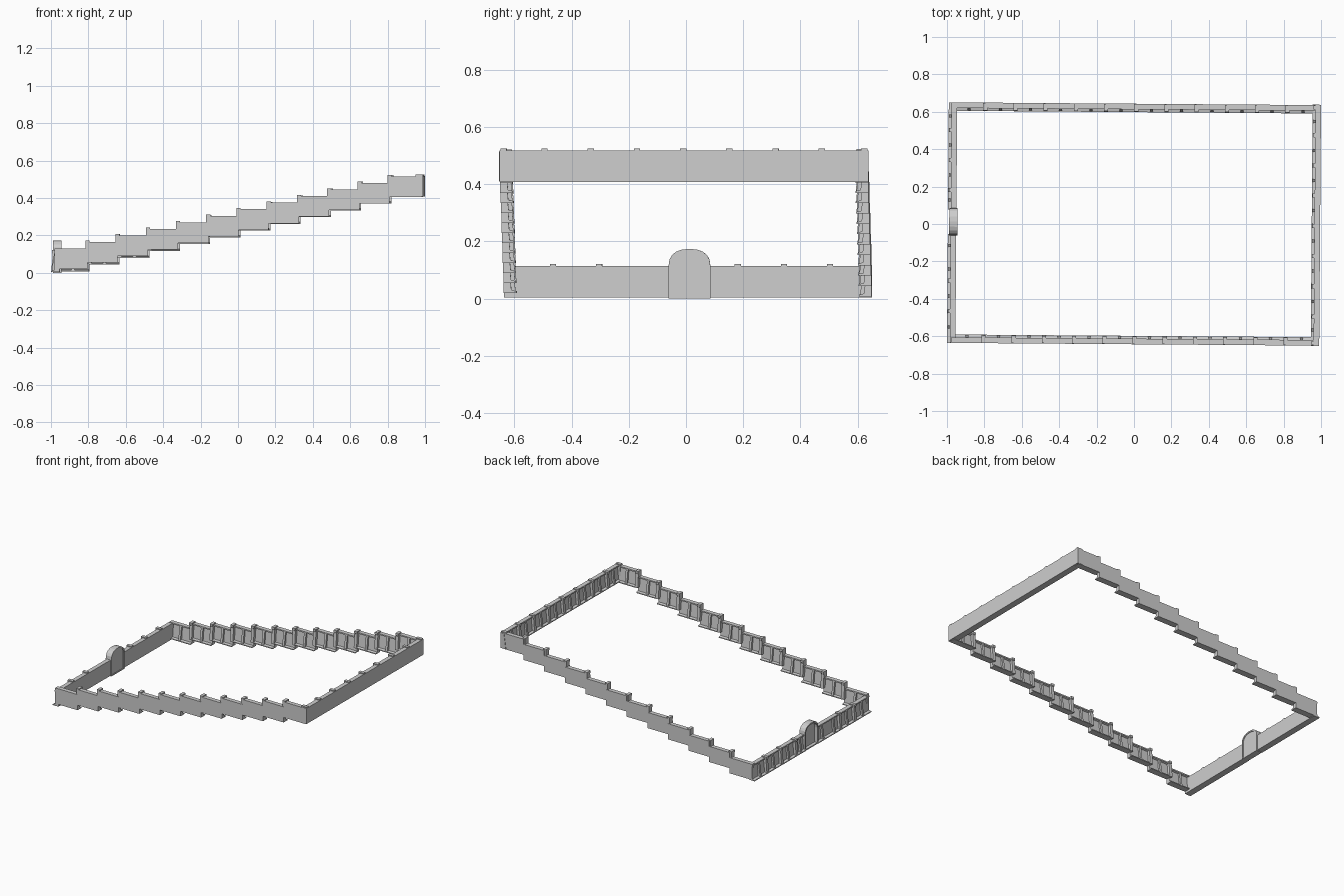
import bpy
import bmesh
import math
from mathutils import Vector

if "Cube" in bpy.data.objects:
    bpy.data.objects.remove(bpy.data.objects["Cube"], do_unlink=True)

stone = bpy.data.materials.new("grey_stone")
stone.use_nodes = True
stone.diffuse_color = (0.62, 0.62, 0.62, 1)
stone.node_tree.nodes["Principled BSDF"].inputs["Base Color"].default_value = stone.diffuse_color

H = 0.11          # wall height
BAY = 0.1615      # distance between posts
TWIST = -0.0075   # slight turn of the whole enclosure


def finish(name, bm):
    bmesh.ops.recalc_face_normals(bm, faces=bm.faces)
    mesh = bpy.data.meshes.new(name)
    bm.to_mesh(mesh)
    bm.free()
    mesh.materials.append(stone)
    obj = bpy.data.objects.new(name, mesh)
    bpy.context.collection.objects.link(obj)
    obj.rotation_euler.z = TWIST


def prism(bm, profile, u0, u1, place):
    """Extrude a (depth, height) profile along a wall from u0 to u1."""
    ends = [[bm.verts.new(place(u, d, z)) for d, z in profile] for u in (u0, u1)]
    for ring in ends:
        bm.faces.new(ring)
    n = len(profile)
    for i in range(n):
        j = (i + 1) % n
        bm.faces.new((ends[0][i], ends[0][j], ends[1][j], ends[1][i]))


# Cross-sections: depth is measured from the plain face
PANEL = [(0, 0), (0.045, 0), (0.045, 0.006), (0.027, 0.01),
         (0.018, H - 0.014), (0.03, H - 0.009), (0.03, H), (0, H)]
RIB = [(0.012, 0.003), (0.042, 0.003), (0.028, H - 0.004), (0.012, H - 0.004)]
POST = [(0.002, 0.002), (0.045, 0.002), (0.037, H - 0.012), (0.041, H - 0.008),
        (0.041, H + 0.007), (0.002, H + 0.007)]


def wall(name, origin, along, inward, start, stop, posts, base, rise):
    """One wall: a panel per bay, a rib in mid bay and a post at each joint."""
    origin, along, inward = Vector(origin), Vector(along), Vector(inward)
    bm = bmesh.new()
    cuts = [start] + posts + [stop]
    for i, (u0, u1) in enumerate(zip(cuts, cuts[1:])):
        z0 = base + rise * i

        def place(u, d, z):
            return origin + along * u + inward * d + Vector((0, 0, z + z0))

        prism(bm, PANEL, u0, u1, place)
        count = max(1, round((u1 - u0) / BAY))
        for k in range(count):
            mid = u0 + (u1 - u0) * (k + 0.5) / count
            prism(bm, RIB, mid - 0.008, mid + 0.008, place)
        if i > 0:
            prism(bm, POST, u0 - 0.011, u0 + 0.011, place)
    finish(name, bm)


X, Y = (1, 0, 0), (0, 1, 0)

# Stepped side walls, ribbed on the inside
stair = [-0.8 + BAY * k for k in range(11)]
wall("front_wall", (0, -0.643, 0), X, (0, 1, 0), -0.975, 0.985, stair, 0.02, 0.035)
wall("back_wall", (0, 0.643, 0), X, (0, -1, 0), -0.975, 0.985, stair, 0.008, 0.0362)

# Level end walls, ribbed towards -x
wall("upper_end_wall", (0.995, 0, 0), Y, (-1, 0, 0), -0.645, 0.645,
     [-0.63] + [-0.487 + BAY * k for k in range(7)] + [0.63], 0.408, 0)
for name, a, b, posts in (("lower_end_wall_right", -0.643, -0.06, [-0.472, -0.311]),
                          ("lower_end_wall_left", 0.07, 0.643, [0.174, 0.335, 0.496])):
    wall(name, (-0.95, 0, 0), Y, (-1, 0, 0), a, b, posts, 0.004, 0)


# Arched gate
def arch(half, spring, top, bottom):
    pts = [(-half, bottom)]
    steps = 10
    for i in range(steps + 1):
        t = math.pi * (1 - i / steps)
        c, s = math.cos(t), math.sin(t)
        pts.append((half * math.copysign(abs(c) ** 0.85, c),
                    spring + (top - spring) * max(s, 0) ** 0.85))
    return pts + [(half, bottom)]


def gate_place(x, y, z):
    return Vector((x, y + 0.005, z))


bm = bmesh.new()
outer, inner = arch(0.073, 0.115, 0.174, 0), arch(0.063, 0.113, 0.164, 0.008)
rings = [[bm.verts.new(gate_place(x, y, z)) for y, z in pts]
         for x, pts in ((-0.988, outer), (-0.944, outer), (-0.944, inner), (-0.988, inner))]
n = len(outer)
for r in range(4):
    a, b = rings[r], rings[(r + 1) % 4]
    for i in range(n):
        j = (i + 1) % n
        bm.faces.new((a[i], a[j], b[j], b[i]))
finish("gate_frame", bm)

bm = bmesh.new()
prism(bm, arch(0.064, 0.113, 0.165, 0.007), -0.966, -0.948, gate_place)
finish("gate_door", bm)
